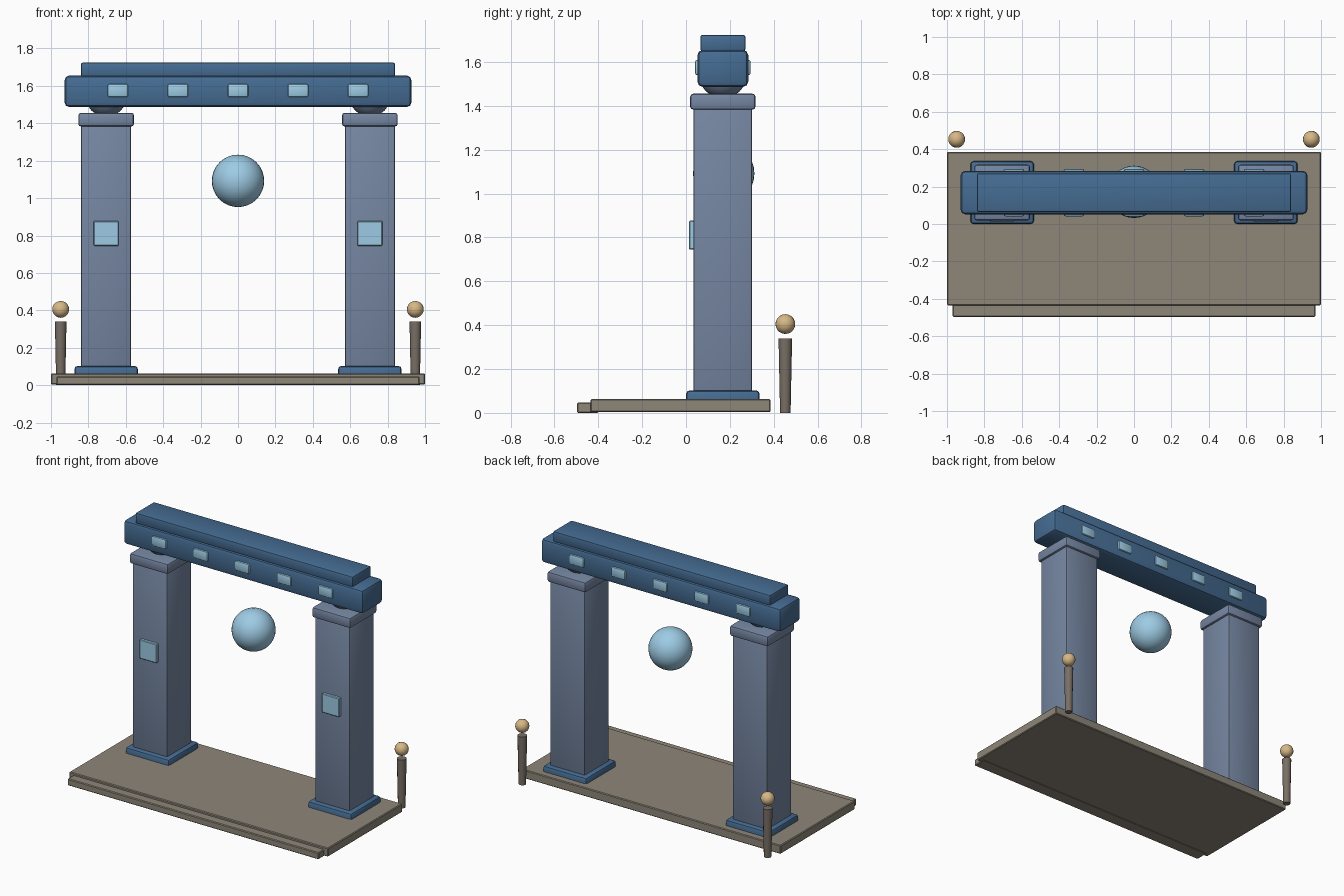
import bpy, bmesh, math

if "Cube" in bpy.data.objects:
    bpy.data.objects.remove(bpy.data.objects["Cube"])


def mat(name, rgb):
    m = bpy.data.materials.new(name)
    m.diffuse_color = (*rgb, 1)
    m.use_nodes = True
    m.node_tree.nodes["Principled BSDF"].inputs["Base Color"].default_value = m.diffuse_color
    return m


STONE = mat("blue_grey_stone", (0.18, 0.24, 0.36))
BLUE = mat("deep_blue", (0.06, 0.15, 0.29))
GLOW = mat("pale_blue", (0.34, 0.60, 0.78))
FLOOR = mat("floor_stone", (0.27, 0.24, 0.19))
POST = mat("post_stone", (0.19, 0.16, 0.13))
GOLD = mat("warm_lamp", (0.68, 0.48, 0.24))


def finish(ob, name, material):
    ob.name = name
    ob.data.materials.append(material)
    bpy.ops.object.shade_smooth_by_angle(angle=math.radians(30))
    return ob


def box(name, x, y, z, material, bevel=0.0, segments=2):
    """Box from (min, max) ranges with optional bevelled edges."""
    bpy.ops.mesh.primitive_cube_add(size=1)
    ob = bpy.context.object
    bm = bmesh.new()
    bm.from_mesh(ob.data)
    for v in bm.verts:
        v.co = [r[0] if c < 0 else r[1] for c, r in zip(v.co, (x, y, z))]
    if bevel:
        bmesh.ops.bevel(bm, geom=bm.edges[:], offset=bevel, segments=segments,
                        profile=0.5, affect='EDGES')
    bm.to_mesh(ob.data)
    bm.free()
    return finish(ob, name, material)


def ball(name, loc, r, material, seg=32):
    bpy.ops.mesh.primitive_uv_sphere_add(segments=seg, ring_count=seg // 2,
                                         radius=r, location=loc)
    return finish(bpy.context.object, name, material)


def around(c, half):
    return (c - half, c + half)


CY = 0.168  # depth centre of the gate

# Floor slab and front step
box("floor_slab", (-1, 1), (-0.435, 0.385), (0.003, 0.063), FLOOR, 0.005, 1)
box("front_step", (-0.97, 0.97), (-0.497, -0.40), (0, 0.047), FLOOR, 0.005, 1)

for side, s in (("left", -1), ("right", 1)):
    px = s * 0.705
    # Pillar with plinth, capital and bearing ball
    box(f"{side}_plinth", around(px, 0.17), around(CY, 0.168), (0.005, 0.103), BLUE, 0.018)
    box(f"{side}_pillar", around(px, 0.134), around(CY, 0.134), (0.05, 1.40), STONE, 0.010)
    box(f"{side}_capital", around(px, 0.149), around(CY, 0.149), (1.383, 1.456), STONE, 0.014)
    ball(f"{side}_bearing", (px, CY, 1.545), 0.11, STONE, 24)
    # Glowing panel on the pillar front
    box(f"{side}_panel", around(px, 0.067), (0.014, 0.05), (0.745, 0.877), GLOW, 0.004, 1)
    # Lamp post at the back corner
    bpy.ops.mesh.primitive_cone_add(vertices=12, radius1=0.024, radius2=0.031,
                                    depth=0.34, location=(s * 0.948, 0.453, 0.17))
    finish(bpy.context.object, f"{side}_lamp_post", POST)
    ball(f"{side}_lamp", (s * 0.948, 0.453, 0.405), 0.045, GOLD, 20)

# Cross beam and its cap
box("cross_beam", around(0, 0.927), around(CY, 0.116), (1.487, 1.655), BLUE, 0.024)
box("beam_cap", around(0, 0.84), around(CY, 0.103), (1.65, 1.724), BLUE, 0.010)

# Glowing inlays through the beam, showing front and back
for i in range(5):
    box(f"beam_inlay_{i + 1}", around((i - 2) * 0.321, 0.055), around(CY, 0.127),
        (1.54, 1.61), GLOW, 0.010)

# Floating orb
ball("floating_orb", (0, CY + 0.004, 1.092), 0.14, GLOW)
